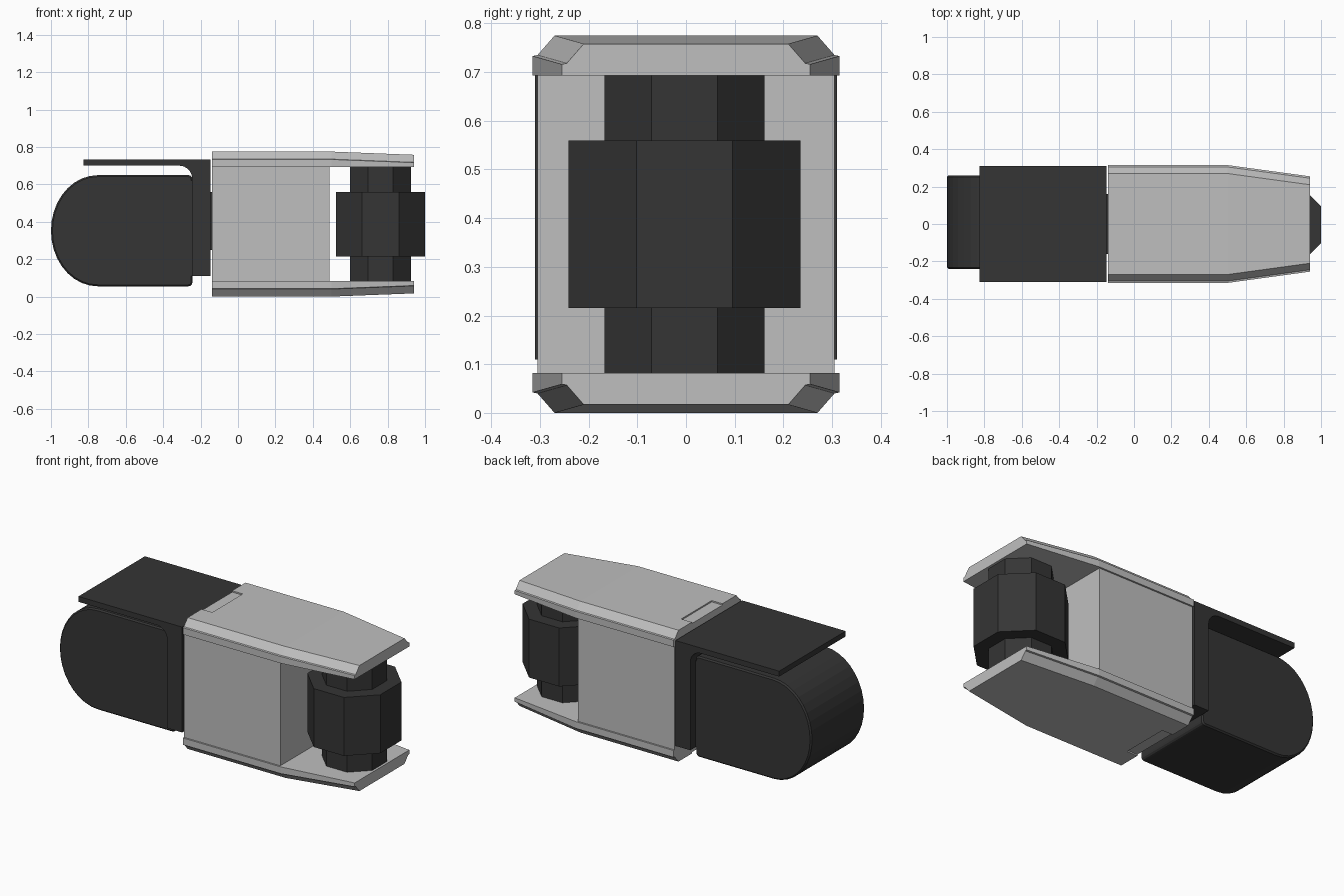
import bpy, bmesh, math
from mathutils import Matrix

if "Cube" in bpy.data.objects:
    bpy.data.objects.remove(bpy.data.objects["Cube"], do_unlink=True)

HEIGHT = 0.775


def material(name, value):
    m = bpy.data.materials.new(name)
    m.use_nodes = True
    color = (value, value, value, 1)
    m.diffuse_color = color
    bsdf = next(n for n in m.node_tree.nodes if n.type == 'BSDF_PRINCIPLED')
    bsdf.inputs["Base Color"].default_value = color
    return m


LIGHT = material("light grey", 0.52)
DARK = material("charcoal", 0.035)


def finish(bm, name, mat):
    bmesh.ops.recalc_face_normals(bm, faces=bm.faces)
    mesh = bpy.data.meshes.new(name)
    bm.to_mesh(mesh)
    bm.free()
    if mat:
        mesh.materials.append(mat)
    ob = bpy.data.objects.new(name, mesh)
    bpy.context.collection.objects.link(ob)
    return ob


def loft(name, rings, mat):
    """Skin closed rings of equal length and cap both ends."""
    bm = bmesh.new()
    loops = [[bm.verts.new(p) for p in ring] for ring in rings]
    n = len(loops[0])
    for a, b in zip(loops, loops[1:]):
        for i in range(n):
            j = (i + 1) % n
            bm.faces.new((a[i], a[j], b[j], b[i]))
    bm.faces.new(loops[0])
    bm.faces.new(loops[-1])
    return finish(bm, name, mat)


def box(name, x, y, z, mat):
    rings = [[(px, y[0], z[0]), (px, y[1], z[0]), (px, y[1], z[1]), (px, y[0], z[1])] for px in x]
    return loft(name, rings, mat)


def prism_y(name, profile, y0, y1, mat):
    return loft(name, [[(x, y, z) for x, z in profile] for y in (y0, y1)], mat)


def arc(cx, cz, rx, rz, start, end, steps):
    angles = [math.radians(start + (end - start) * i / steps) for i in range(steps + 1)]
    return [(cx + rx * math.cos(a), cz + rz * math.sin(a)) for a in angles]


def octagon_post(name, apothem, z0, z1):
    bm = bmesh.new()
    r = apothem / math.cos(math.pi / 8)
    place = Matrix.Translation((0.762, -0.003, (z0 + z1) / 2)) @ Matrix.Rotation(math.pi / 8, 4, 'Z')
    bmesh.ops.create_cone(bm, cap_ends=True, segments=8, radius1=r, radius2=r,
                          depth=z1 - z0, matrix=place)
    return finish(bm, name, DARK)


# Central housing block
box("housing_block", (-0.14, 0.49), (-0.305, 0.305), (0.08, 0.70), LIGHT)


# Cover plates: stepped, chamfered section that narrows and thins to the end
def plate_ring(x, inset, drop, flip):
    half = [(0.315 - inset, 0.693), (0.315 - inset, 0.733 - drop),
            (0.305 - inset, 0.735 - drop), (0.27 - inset, HEIGHT - drop)]
    section = half + [(-y, z) for y, z in reversed(half)]
    return [(x, y, HEIGHT - z if flip else z) for y, z in section]


for name, flip in (("top", False), ("bottom", True)):
    plate = loft(name + "_cover_plate",
                 [plate_ring(-0.14, 0, 0, flip), plate_ring(0.5, 0, 0, flip),
                  plate_ring(0.94, 0.06, 0.017, flip)], LIGHT)
    # Shallow latch recess at the inner end
    z = (-0.05, 0.008) if flip else (HEIGHT - 0.008, HEIGHT + 0.05)
    cutter = box(name + "_recess_cutter", (-0.2, -0.07), (-0.14, 0.145), z, None)
    cutter.hide_render = True
    cutter.hide_viewport = True
    cut = plate.modifiers.new("recess", 'BOOLEAN')
    cut.operation = 'DIFFERENCE'
    cut.solver = 'EXACT'
    cut.object = cutter
    bpy.context.view_layer.objects.active = plate
    bpy.ops.object.modifier_apply(modifier=cut.name)
    bpy.data.objects.remove(cutter, do_unlink=True)

# Octagonal joint between the plates
octagon_post("joint_axle", 0.164, 0.082, 0.695)
octagon_post("joint_drum", 0.238, 0.215, 0.56)

# Connector nub between bracket and housing
box("connector_nub", (-0.16, -0.13), (-0.16, 0.16), (0.25, 0.56), DARK)

# L-shaped bracket with a filleted inner corner
bracket = [(-0.148, 0.11), (-0.148, 0.732), (-0.825, 0.732), (-0.825, 0.70)]
bracket += arc(-0.315, 0.63, 0.07, 0.07, 90, 0, 8)
bracket += [(-0.245, 0.11)]
prism_y("bracket", bracket, -0.31, 0.31, DARK)

# Rounded end pad
pad = arc(-0.75, 0.352, 0.25, 0.297, 90, 270, 18)
pad += arc(-0.264, 0.075, 0.02, 0.02, 270, 360, 3)
pad += arc(-0.264, 0.629, 0.02, 0.02, 0, 90, 3)
end_pad = prism_y("end_pad", pad, -0.24, 0.26, DARK)
bevel = end_pad.modifiers.new("soft_rim", 'BEVEL')
bevel.width = 0.008
bevel.segments = 1
bevel.limit_method = 'ANGLE'
bevel.angle_limit = math.radians(60)

# Web joining the pad to the bracket
box("pad_web", (-0.255, -0.235), (-0.24, 0.26), (0.11, 0.62), DARK)
